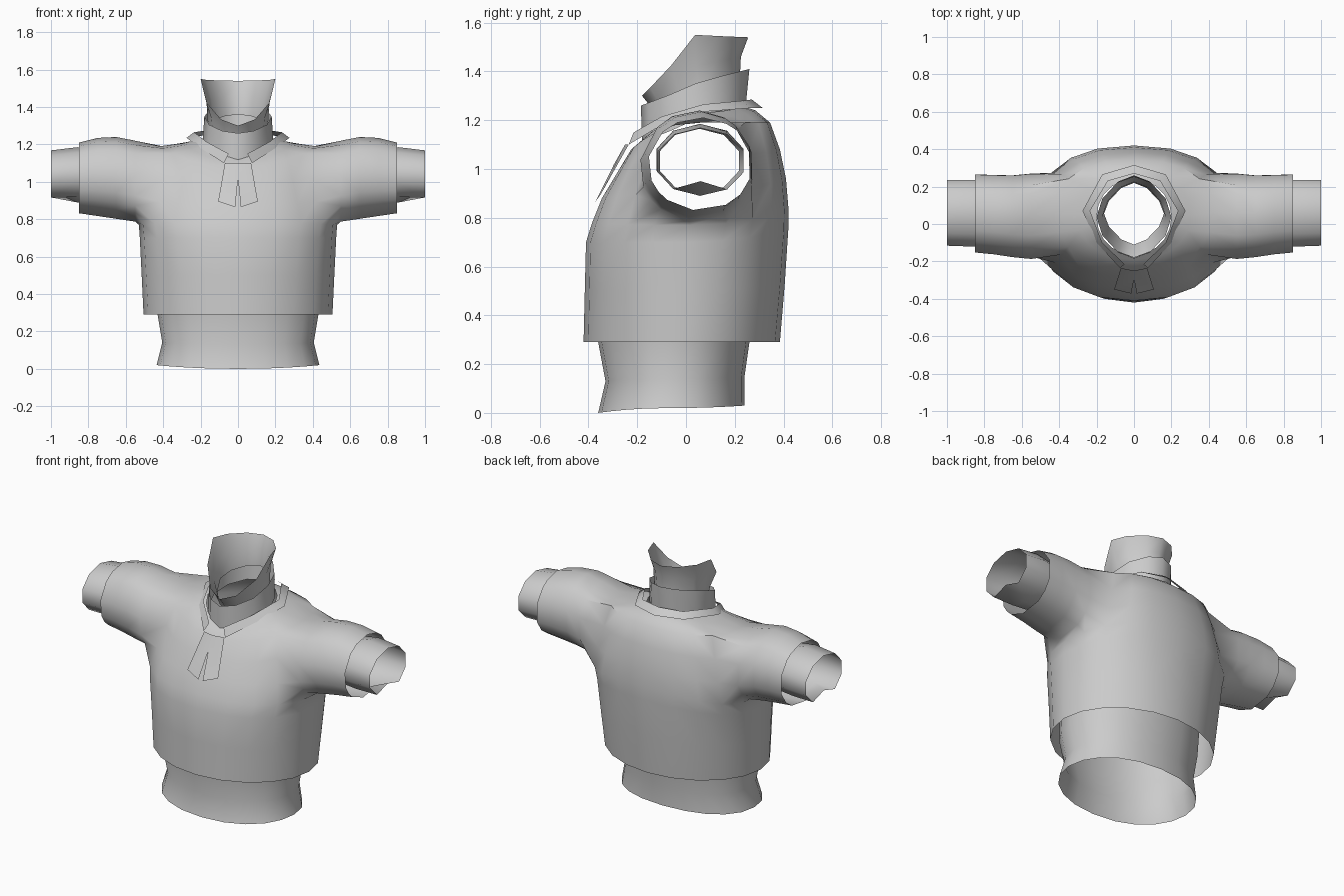
import bpy
import bmesh
from math import sin, cos, pi, atan2, radians

if "Cube" in bpy.data.objects:
    bpy.data.objects.remove(bpy.data.objects["Cube"])

cloth = bpy.data.materials.new("grey cloth")
cloth.use_nodes = True
GREY = (0.6, 0.6, 0.6, 1)
cloth.diffuse_color = GREY
cloth.node_tree.nodes["Principled BSDF"].inputs["Base Color"].default_value = GREY


def finish(name, bm, angle=50):
    """Turn one half into a mirrored, smooth-shaded object."""
    bmesh.ops.recalc_face_normals(bm, faces=bm.faces)
    mesh = bpy.data.meshes.new(name)
    bm.to_mesh(mesh)
    bm.free()
    mesh.materials.append(cloth)
    obj = bpy.data.objects.new(name, mesh)
    bpy.context.collection.objects.link(obj)
    mirror = obj.modifiers.new("mirror", "MIRROR")
    mirror.merge_threshold = 0.0005
    bpy.ops.object.select_all(action="DESELECT")
    obj.select_set(True)
    bpy.context.view_layer.objects.active = obj
    bpy.ops.object.shade_smooth_by_angle(angle=radians(angle))


def half_ring(bm, spec, steps, bend=2):
    """Half cross-section from front to back; height varies front, side, back."""
    power, width, y_front, y_back, z_front, z_side, z_back = spec
    mid, half = (y_front + y_back) / 2, (y_back - y_front) / 2
    ring = []
    for i in range(steps + 1):
        a = pi * i / steps
        c, s = cos(a), abs(sin(a))
        z_end = z_front if c > 0 else z_back
        x = 0 if i in (0, steps) else width * s ** power
        y = mid - half * abs(c) ** power * (1 if c > 0 else -1)
        z = z_side + (z_end - z_side) * abs(c) ** bend
        ring.append(bm.verts.new((x, y, z)))
    return ring


def join(bm, rings, closed=False, skip=()):
    """Fill quads between neighbouring rings."""
    for r, (low, high) in enumerate(zip(rings, rings[1:])):
        n = len(low)
        for i in range(n if closed else n - 1):
            if (r, i) not in skip:
                j = (i + 1) % n
                bm.faces.new((low[i], low[j], high[j], high[i]))


def band(name, specs, steps, bend=2):
    bm = bmesh.new()
    join(bm, [half_ring(bm, s, steps, bend) for s in specs])
    finish(name, bm)


def oval_ring(bm, x, y0, y1, z0, z1, angles):
    y, z, ry, rz = (y0 + y1) / 2, (z0 + z1) / 2, (y1 - y0) / 2, (z1 - z0) / 2
    return [bm.verts.new((x, y + ry * cos(a), z + rz * sin(a))) for a in angles]


# Sweater body: roundness, half width, front y, back y, front z, side z, back z
BODY = [
    (1, .505, -.42, .385, .29, .29, .29),
    (.95, .515, -.415, .405, .50, .50, .53),
    (.9, .525, -.41, .42, .70, .70, .76),
    (.85, .53, -.385, .42, .78, .77, .84),
    (.85, .50, -.345, .41, .88, .90, .96),
    (.85, .46, -.285, .385, .98, 1.05, 1.08),
    (.85, .42, -.225, .345, 1.08, 1.19, 1.19),
    (.9, .30, -.19, .285, 1.11, 1.205, 1.24),
    (1, .20, -.165, .24, 1.13, 1.23, 1.255),
]
bm = bmesh.new()
rings = [half_ring(bm, s, 10) for s in BODY]
LOW, TOP, FRONT, BACK = 3, 6, 3, 7
hole = {(r, i) for r in range(LOW, TOP) for i in range(FRONT, BACK)}
join(bm, rings, skip=hole)

# Sleeves grow out of the armhole edge
edge = (rings[LOW][FRONT:BACK] + [rings[r][BACK] for r in range(LOW, TOP)]
        + rings[TOP][BACK:FRONT:-1] + [rings[r][FRONT] for r in range(TOP, LOW, -1)])
angles = [atan2(v.co.z - 0.99, v.co.y - 0.05) for v in edge]
SLEEVE = [
    (.55, -.19, .28, .785, 1.22),
    (.65, -.18, .27, .80, 1.24),
    (.75, -.165, .272, .815, 1.235),
    (.85, -.155, .275, .83, 1.21),
]
join(bm, [edge] + [oval_ring(bm, *s, angles) for s in SLEEVE], closed=True)
finish("sweater", bm)

# Inner sleeve narrows inwards and ends with a small notch under the wrist
CUFF = [
    (.72, -.115, .225, .90, 1.165),
    (.86, -.13, .245, .89, 1.185),
    (1, -.125, .245, .89, 1.168),
]
bm = bmesh.new()
angles = [2 * pi * i / 10 - pi / 2 for i in range(10)]
cuff = [oval_ring(bm, *s, angles) for s in CUFF]
cuff[-1][0].co.z = 0.95
join(bm, cuff, closed=True)
finish("inner_sleeves", bm)

# Undershirt hem
band("undershirt", [
    (.92, .435, -.36, .24, 0, .02, .03),
    (.92, .405, -.33, .24, .13, .14, .15),
    (.92, .43, -.36, .26, .29, .29, .29),
    (.92, .43, -.36, .28, .45, .45, .45),
], 10)

# Collars, pointed at the front
band("lower_collar", [
    (1.1, .19, -.18, .245, 1.11, 1.2, 1.26),
    (1.1, .18, -.185, .26, 1.26, 1.35, 1.41),
], 6, 1)
band("high_collar", [
    (1.25, .16, -.11, .22, 1.2, 1.3, 1.36),
    (1.2, .168, -.14, .225, 1.25, 1.42, 1.46),
    (1.15, .2, -.18, .255, 1.3, 1.55, 1.54),
], 6, 1)

# Flat collar strip lying around the neck
bm = bmesh.new()
outer = [(0, .315, 1.25), (.17, .265, 1.25), (.275, .07, 1.235), (.2, -.1, 1.18), (.075, -.235, 1.1)]
inner = [(0, .27, 1.285), (.14, .23, 1.28), (.235, .07, 1.265), (.17, -.1, 1.215), (.05, -.215, 1.15)]
join(bm, [[bm.verts.new(p) for p in line] for line in (outer, inner)])
finish("collar_strip", bm)

# Loose tabs hanging from the collar
bm = bmesh.new()
tab = [(.07, -.235, 1.1), (.106, -.35, .895), (.015, -.372, .865), (0, -.295, 1.02), (0, -.25, 1.1)]
bm.faces.new([bm.verts.new(p) for p in tab])
finish("collar_tabs", bm)
